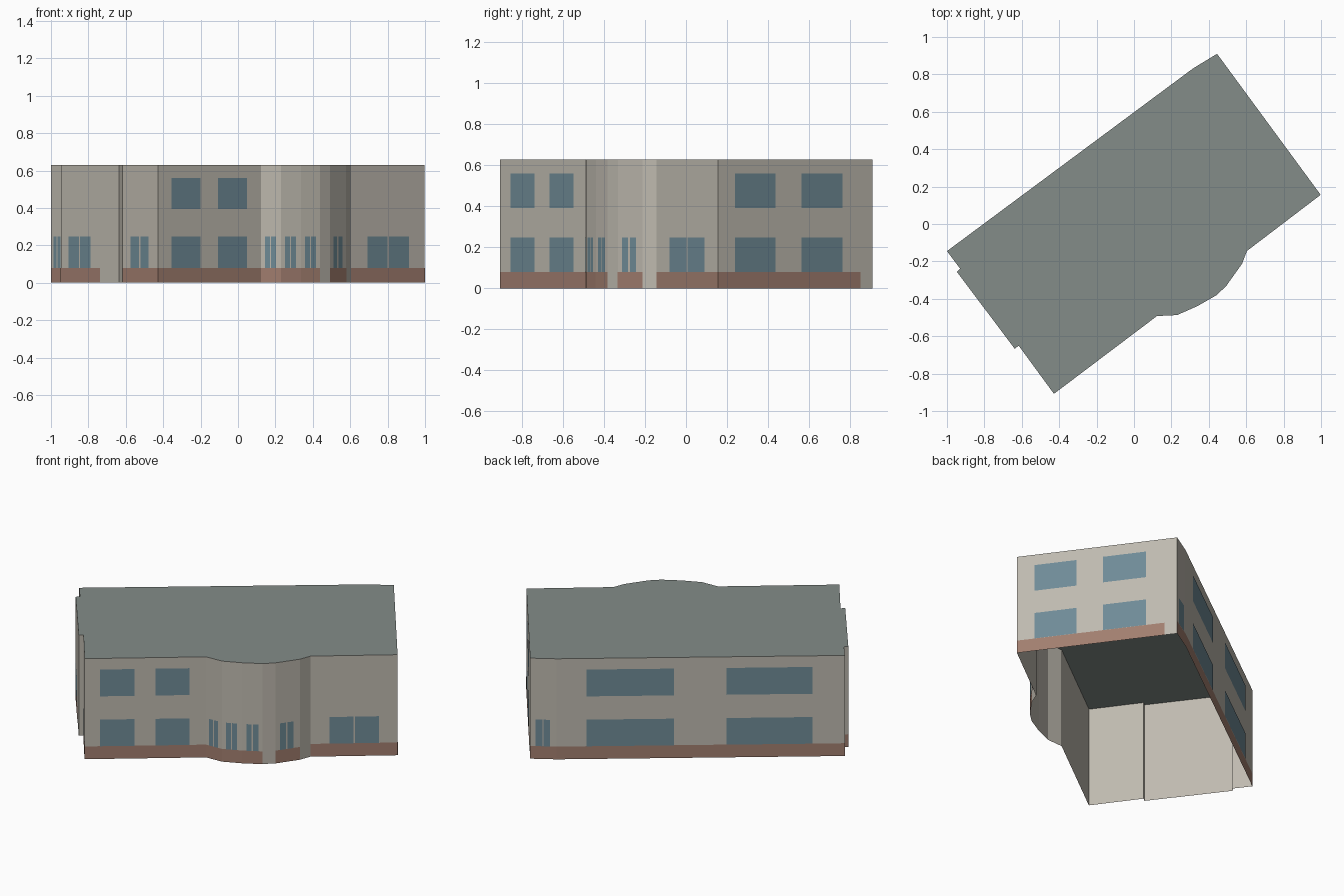
import bpy
import bmesh
from mathutils import Vector

if "Cube" in bpy.data.objects:
    bpy.data.objects.remove(bpy.data.objects["Cube"])

HEIGHT, PLINTH = 0.63, 0.08
GROUND, UPPER = (0.08, 0.247), (0.393, 0.561)

# Footprint, counter-clockwise from the front corner
PLAN = [(-.428, -.908), (.123, -.492), (.23, -.487), (.337, -.44), (.439, -.382),
        (.492, -.333), (.578, -.212), (.604, -.144), (.998, .156), (.444, .91),
        (.316, .832), (-1, -.145), (-.93, -.238), (-.947, -.256), (-.637, -.668),
        (-.617, -.65)]
N = len(PLAN)


def material(name, rgb):
    m = bpy.data.materials.new(name)
    m.diffuse_color = (*rgb, 1)
    m.use_nodes = True
    m.node_tree.nodes["Principled BSDF"].inputs["Base Color"].default_value = m.diffuse_color
    return m


def add_object(name, quads, mat):
    bm = bmesh.new()
    for q in quads:
        bm.faces.new([bm.verts.new(v) for v in q])
    bmesh.ops.remove_doubles(bm, verts=bm.verts, dist=1e-5)
    me = bpy.data.meshes.new(name)
    bm.to_mesh(me)
    bm.free()
    me.materials.append(mat)
    ob = bpy.data.objects.new(name, me)
    bpy.context.collection.objects.link(ob)
    return ob


def panel(seg, xa, xb, z0, z1, lift):
    """Upright rectangle on one wall between two x positions."""
    a, b = Vector(PLAN[seg]), Vector(PLAN[(seg + 1) % N])
    d = b - a
    out = Vector((d.y, -d.x)).normalized() * lift
    p, q = sorted(((x - a.x) / d.x for x in (xa, xb)))
    p, q = a + d * p + out, a + d * q + out
    return [(*p, z0), (*q, z0), (*q, z1), (*p, z1)]


def window(seg, xa, xb, z, panes=1):
    gap = 0.006 * (1 if xb > xa else -1) if panes > 1 else 0
    w = (xb - xa - gap * (panes - 1)) / panes
    return [panel(seg, xa + i * (w + gap), xa + i * (w + gap) + w, *z, 0.002)
            for i in range(panes)]


stone = material("wall_stone", (.52, .49, .43))
brick = material("plinth_brick", (.36, .21, .16))
glass = material("window_glass", (.16, .26, .31))
slate = material("roof_slate", (.23, .265, .25))

# Wall shell, open underneath
add_object("walls", [panel(i, PLAN[i][0], PLAN[(i + 1) % N][0], 0, HEIGHT, 0)
                     for i in range(N)], stone)

# Flat roof
add_object("roof", [[(x, y, HEIGHT) for x, y in PLAN]], slate)

# Brick plinth, broken at the doorways
partial = {8: (.998, .488), 13: (-.947, -.738)}
no_plinth = {4, 6, 14}
add_object("plinth", [
    panel(i, *partial.get(i, (PLAN[i][0], PLAN[(i + 1) % N][0])), 0, PLINTH, 0.001)
    for i in range(N) if i not in no_plinth], brick)

# Large windows repeated on both floors: front, right end, back
large = [(0, -.358, -.203), (0, -.107, .048), (8, .938, .792), (8, .70, .552),
         (10, .178, -.22), (10, -.459, -.853)]
for name, z in (("ground_windows", GROUND), ("upper_windows", UPPER)):
    add_object(name, [q for s, a, b in large for q in window(s, a, b, z)], glass)

# Two-pane windows on the ground floor: bow, front right, back corner, left end
paired = [(1, .144, .203), (2, .251, .31), (3, .358, .417), (5, .508, .556),
          (7, .69, .914), (9, .417, .347), (11, -.984, -.947),
          (13, -.904, -.786), (15, -.572, -.476)]
add_object("two_pane_windows",
           [q for s, a, b in paired for q in window(s, a, b, GROUND, 2)], glass)
